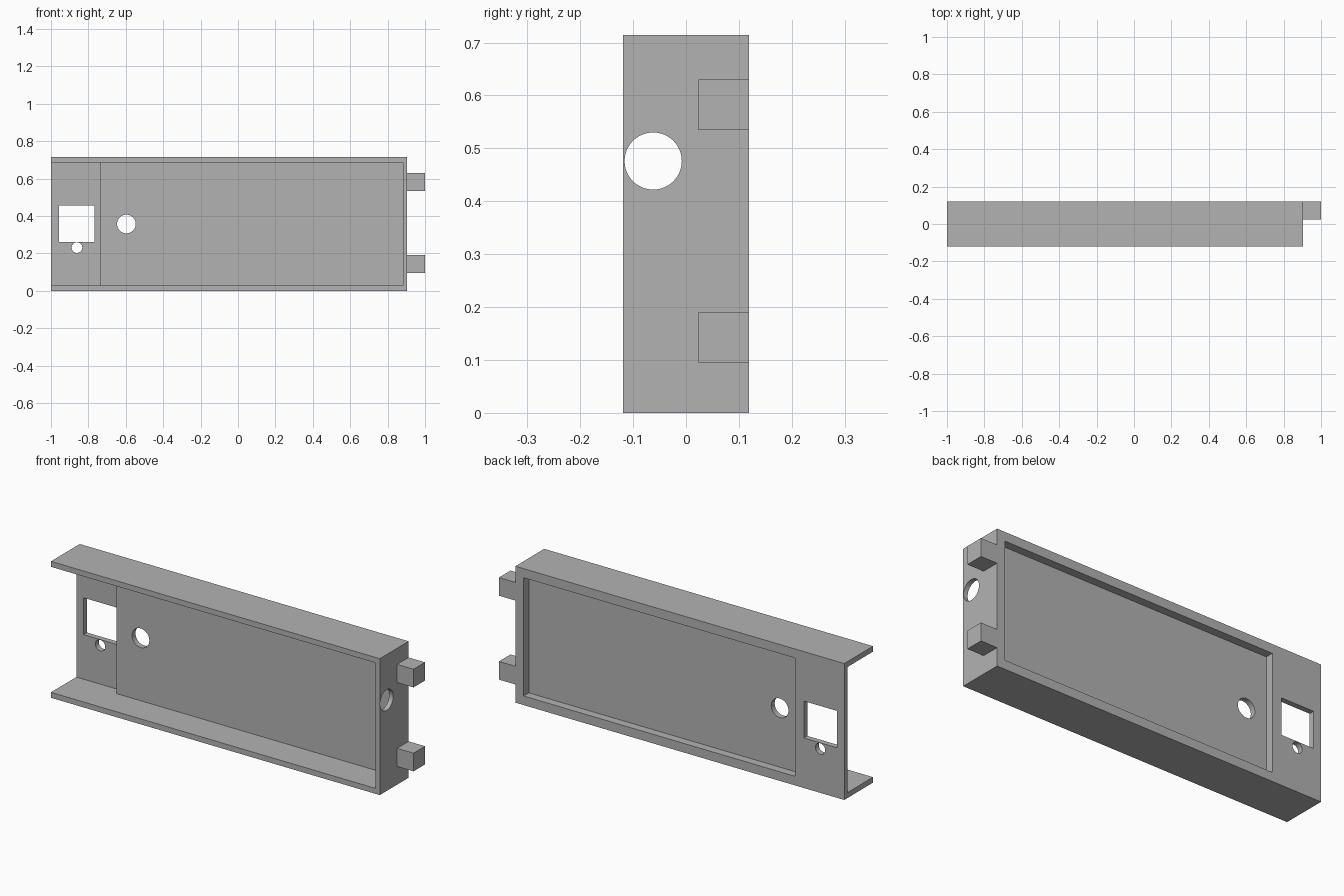
import bpy
from math import pi

cube = bpy.data.objects.get("Cube")
if cube:
    bpy.data.objects.remove(cube, do_unlink=True)

grey = bpy.data.materials.new("plain_grey")
grey.use_nodes = True
grey.diffuse_color = (0.45, 0.45, 0.45, 1)
grey.node_tree.nodes["Principled BSDF"].inputs["Base Color"].default_value = (0.45, 0.45, 0.45, 1)

U = 1 / 42                      # design unit
LEFT, RIGHT = -1.0, 1 - 4 * U   # body ends
BACK = 5 * U
HEIGHT = 30 * U
SHELF = 1.2 * U                 # top and bottom wall thickness
STEP = LEFT + 11 * U            # where the end panel meets the main panel
PANEL = 2 * U                   # front face of the main panel


def box(name, x, y, z):
    """Box from (min, max) spans."""
    bpy.ops.mesh.primitive_cube_add(size=1, location=[(a + b) / 2 for a, b in (x, y, z)])
    ob = bpy.context.object
    ob.name = name
    ob.scale = [b - a for a, b in (x, y, z)]
    bpy.ops.object.transform_apply(location=True, rotation=False, scale=True)
    ob.data.materials.append(grey)
    return ob


def drill(name, radius, location, rotation, depth):
    bpy.ops.mesh.primitive_cylinder_add(vertices=64, radius=radius, depth=depth,
                                        location=location, rotation=rotation)
    ob = bpy.context.object
    ob.name = name
    ob.data.materials.append(grey)
    return ob


def cut(target, cutter):
    """Subtract the cutter and discard it."""
    cutter.hide_render = True
    bpy.ops.object.select_all(action='DESELECT')
    bpy.context.view_layer.objects.active = target
    target.select_set(True)
    mod = target.modifiers.new("cut", 'BOOLEAN')
    mod.operation = 'DIFFERENCE'
    mod.solver = 'EXACT'
    mod.object = cutter
    bpy.ops.object.modifier_apply(modifier=mod.name)
    bpy.data.objects.remove(cutter, do_unlink=True)


# Housing block
housing = box("housing", (LEFT, RIGHT), (-BACK, BACK), (0, HEIGHT))

# Front cavity, deeper at the open end
inside = (SHELF, HEIGHT - SHELF)
cut(housing, box("main_cavity", (-1.2, RIGHT - U), (-0.3, PANEL), inside))
cut(housing, box("end_cavity", (-1.2, STEP), (-0.3, BACK - SHELF), inside))

# Shallow recess on the back
cut(housing, box("back_recess", (STEP + U, RIGHT - 2 * U), (PANEL + SHELF, 0.3),
                 (2 * U, HEIGHT - 2 * U)))

# Square window and round holes
cut(housing, box("window", (-0.957, -0.766), (0, 0.3), (0.262, 0.455)))
cut(housing, drill("small_hole", 0.0285, (-0.861, 0.15, 0.231), (pi / 2, 0, 0), 0.3))
cut(housing, drill("panel_hole", 0.05, (-0.597, 0.15, HEIGHT / 2), (pi / 2, 0, 0), 0.3))
cut(housing, drill("side_hole", 0.054, (RIGHT, -0.062, 0.476), (0, pi / 2, 0), 0.2))

bpy.context.view_layer.objects.active = housing
housing.select_set(True)
bpy.ops.object.shade_smooth_by_angle(angle=pi / 6)

# Square pegs on the closed end
for name, z in (("lower_peg", 4 * U), ("upper_peg", 22.45 * U)):
    box(name, (RIGHT, 1), (U, BACK), (z, z + 4 * U))
